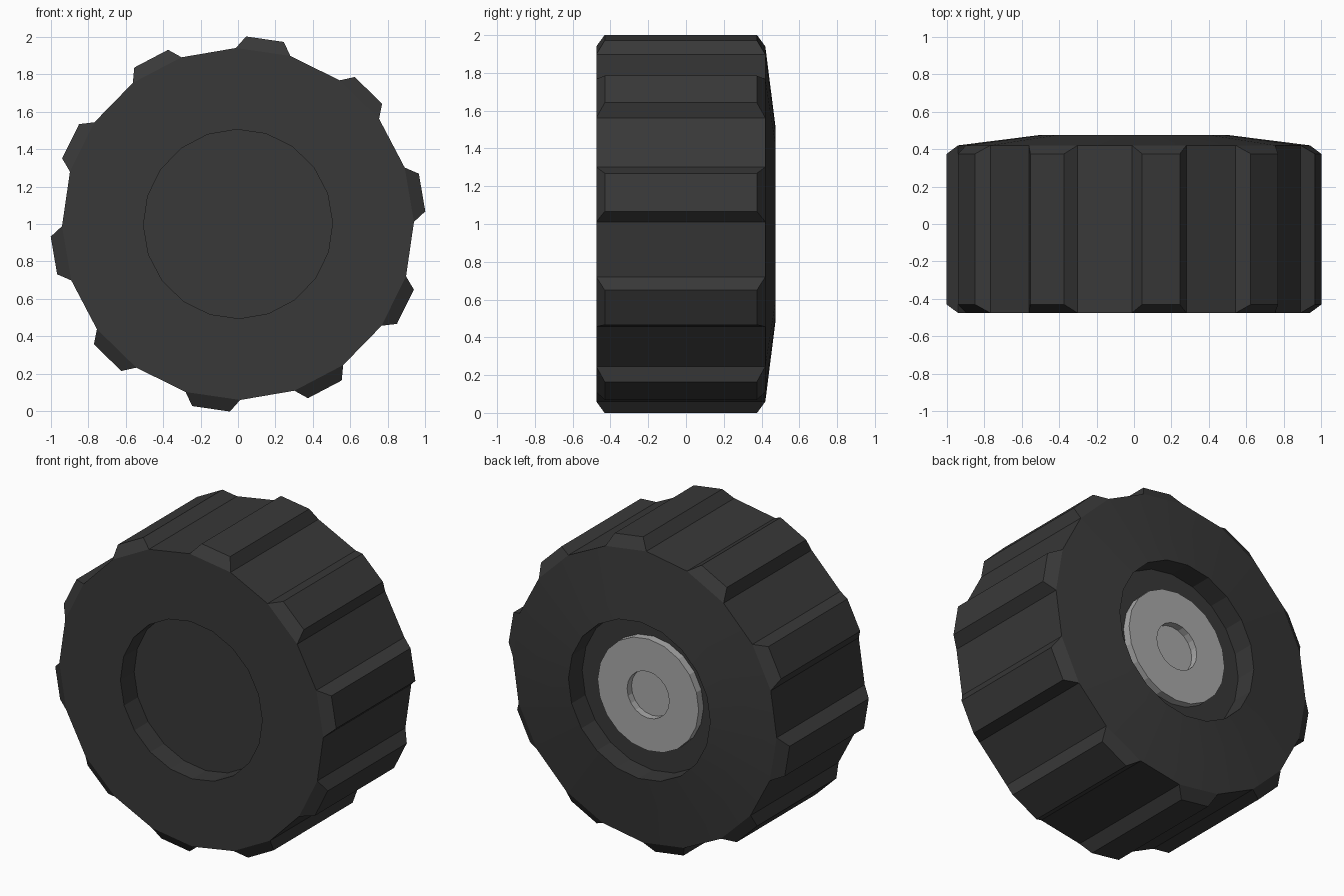
import bpy, bmesh
from math import cos, sin, radians

if "Cube" in bpy.data.objects:
    bpy.data.objects.remove(bpy.data.objects["Cube"])

SIDES = 20
TWIST = radians(0.7)


def lathe(name, profile, color, tread=None):
    """Revolve (radius, y) points round the y axis at z = 1; radius-0 ends close to a cap."""
    bm = bmesh.new()
    rings = []
    for r, y in profile:
        rings.append([bm.verts.new((r * cos(TWIST + radians(360 / SIDES * i)), y,
                                    1 + r * sin(TWIST + radians(360 / SIDES * i))))
                      for i in range(SIDES)])
    bands = []
    for a, b in zip(rings, rings[1:]):
        bands.append([bm.faces.new((a[i], a[(i + 1) % SIDES], b[(i + 1) % SIDES], b[i]))
                      for i in range(SIDES)])
    bm.faces.new(rings[0])
    bm.faces.new(rings[-1])
    bmesh.ops.recalc_face_normals(bm, faces=bm.faces)
    # Tread lugs: every second face of the tread band is inset and raised
    if tread is not None:
        bmesh.ops.inset_individual(bm, faces=bands[tread][::2], thickness=0.045,
                                   depth=0.069, use_even_offset=True)
    mesh = bpy.data.meshes.new(name)
    bm.to_mesh(mesh)
    bm.free()
    obj = bpy.data.objects.new(name, mesh)
    bpy.context.collection.objects.link(obj)
    mat = bpy.data.materials.new(name + "_paint")
    mat.diffuse_color = (*color, 1)
    mat.use_nodes = True
    mat.node_tree.nodes["Principled BSDF"].inputs["Base Color"].default_value = mat.diffuse_color
    mesh.materials.append(mat)
    bpy.ops.object.select_all(action='DESELECT')
    obj.select_set(True)
    bpy.context.view_layer.objects.active = obj
    bpy.ops.object.shade_smooth_by_angle(angle=radians(10))
    return obj


# Tyre: recessed front, lugged tread, slightly domed back with a recess
lathe("tyre", [(0.505, -0.335), (0.505, -0.475), (0.94, -0.475), (0.94, 0.42),
               (0.505, 0.475), (0.505, 0.335)], (0.04, 0.04, 0.04), tread=2)

# Hub: raised disc with a shallow axle hole in the back recess
lathe("hub", [(0.36, 0.325), (0.36, 0.385), (0.15, 0.385), (0.15, 0.34)], (0.4, 0.4, 0.4))
